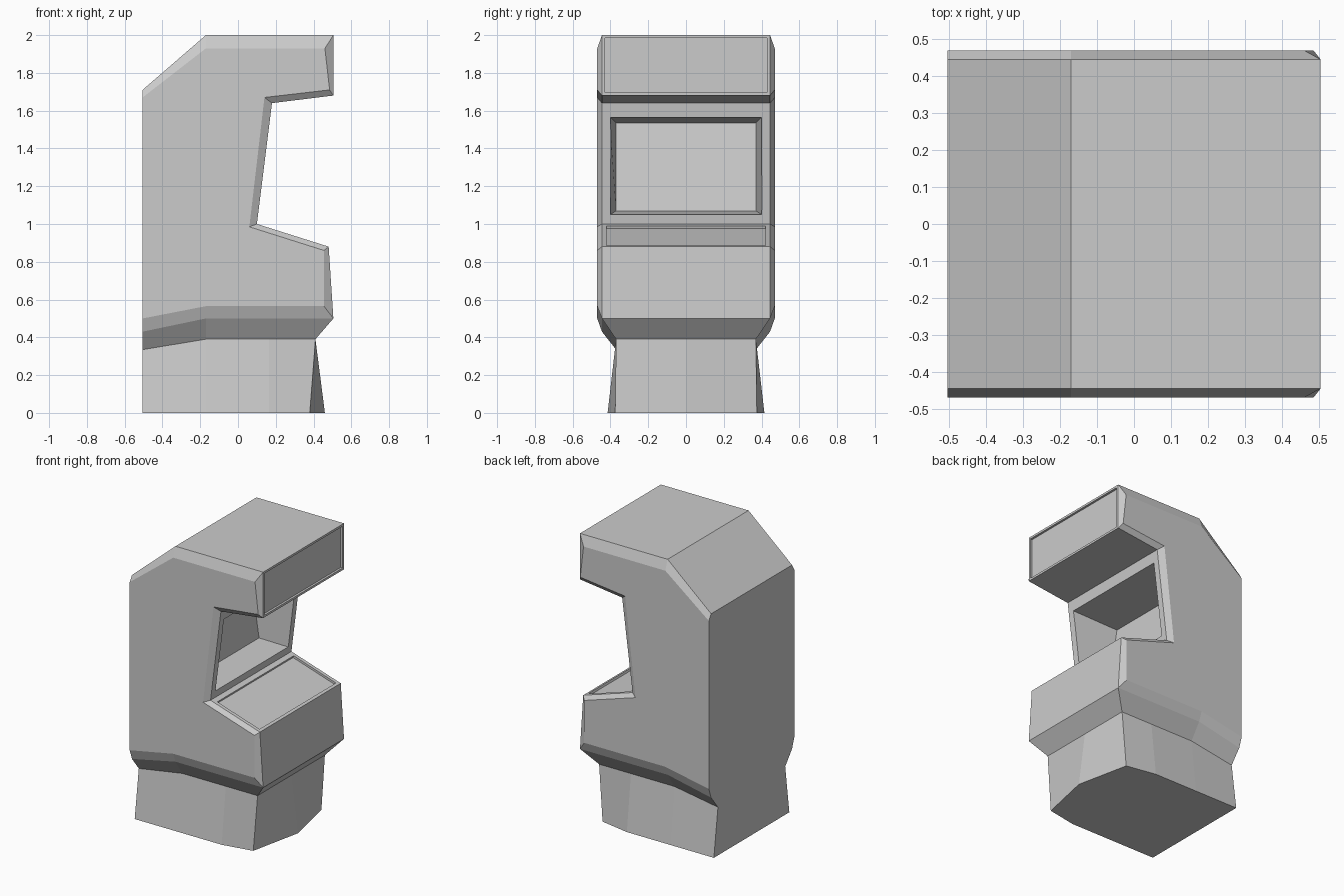
import bpy, bmesh

if "Cube" in bpy.data.objects:
    bpy.data.objects.remove(bpy.data.objects["Cube"])


def loft(name, rings, cap_first=True, cap_last=True):
    """Skin a series of equal-length point rings into one mesh object."""
    bm = bmesh.new()
    vs = [[bm.verts.new(p) for p in r] for r in rings]
    n = len(vs[0])
    for a, b in zip(vs, vs[1:]):
        for i in range(n):
            j = (i + 1) % n
            bm.faces.new((a[i], a[j], b[j], b[i]))
    if cap_first:
        bm.faces.new(vs[0])
    if cap_last:
        bm.faces.new(vs[-1])
    bmesh.ops.remove_doubles(bm, verts=bm.verts, dist=1e-5)
    bmesh.ops.recalc_face_normals(bm, faces=bm.faces)
    me = bpy.data.meshes.new(name)
    bm.to_mesh(me)
    bm.free()
    ob = bpy.data.objects.new(name, me)
    bpy.context.collection.objects.link(ob)
    return ob


def carve(target, name, front, front_half, back, back_half, extend):
    """Cut a recess: front/back are two (x, z) edge points, widths are half in y."""
    def ring(edge, h):
        (x0, z0), (x1, z1) = edge
        return [(x0, -h, z0), (x0, h, z0), (x1, h, z1), (x1, -h, z1)]
    f, b = ring(front, front_half), ring(back, back_half)
    # continue the recess walls outwards past the surface
    out = [[p + (p - q) * extend for p, q in zip(u, v)] for u, v in zip(f, b)]
    cutter = loft(name, [out, b])
    cutter.hide_render = True
    mod = target.modifiers.new(name, 'BOOLEAN')
    mod.operation = 'DIFFERENCE'
    mod.solver = 'EXACT'
    mod.object = cutter
    bpy.context.view_layer.objects.active = target
    bpy.ops.object.modifier_apply(modifier=name)
    bpy.data.objects.remove(cutter)


# Cabinet body: side profile lofted across the width with chamfered sides
upper = [(-.505, 1.71), (-.17, 2), (.505, 2), (.505, 1.68), (.18, 1.64),
         (.10, 1.0), (.48, .88), (.505, .5)]
core = upper + [(.41, .39), (-.17, .39), (-.505, .335)]
outer = upper + [(.505, .5), (-.17, .5), (-.505, .43)]
side = [(-.505, 1.67), (-.17, 1.93), (.46, 1.93), (.485, 1.71), (.14, 1.67),
        (.06, .985), (.455, .86), (.455, .565), (.455, .565), (-.17, .565), (-.505, .50)]
sections = [(side, -.47), (outer, -.445), (core, -.37),
            (core, .37), (outer, .445), (side, .47)]
body = loft("cabinet_body", [[(x, y, z) for x, z in prof] for prof, y in sections])

# Deep tapered screen recess
carve(body, "screen_recess", [(.106, 1.05), (.171, 1.565)], .40,
      [(-.097, 1.07), (-.168, 1.535)], .37, .15)
# Shallow header panel recess
carve(body, "header_recess", [(.505, 1.695), (.505, 1.985)], .43,
      [(.49, 1.695), (.49, 1.985)], .43, 1)
# Shallow control panel recess on the sloped deck
carve(body, "control_recess", [(.135, .989), (.46, .886)], .42,
      [(.1305, .975), (.4555, .872)], .42, 1)

# Flared base with a pointed front
half_top = [(-.505, .37, .335), (-.17, .37, .39), (.165, .37, .39), (.41, .37, .39)]
half_low = [(-.505, .415, 0), (-.17, .415, 0), (.165, .415, 0), (.38, .375, 0)]


def mirrored(half, tip):
    return half + [tip] + [(x, -y, z) for x, y, z in reversed(half)]


loft("base", [mirrored(half_low, (.46, 0, 0)), mirrored(half_top, (.41, 0, .39))],
     cap_last=False)
